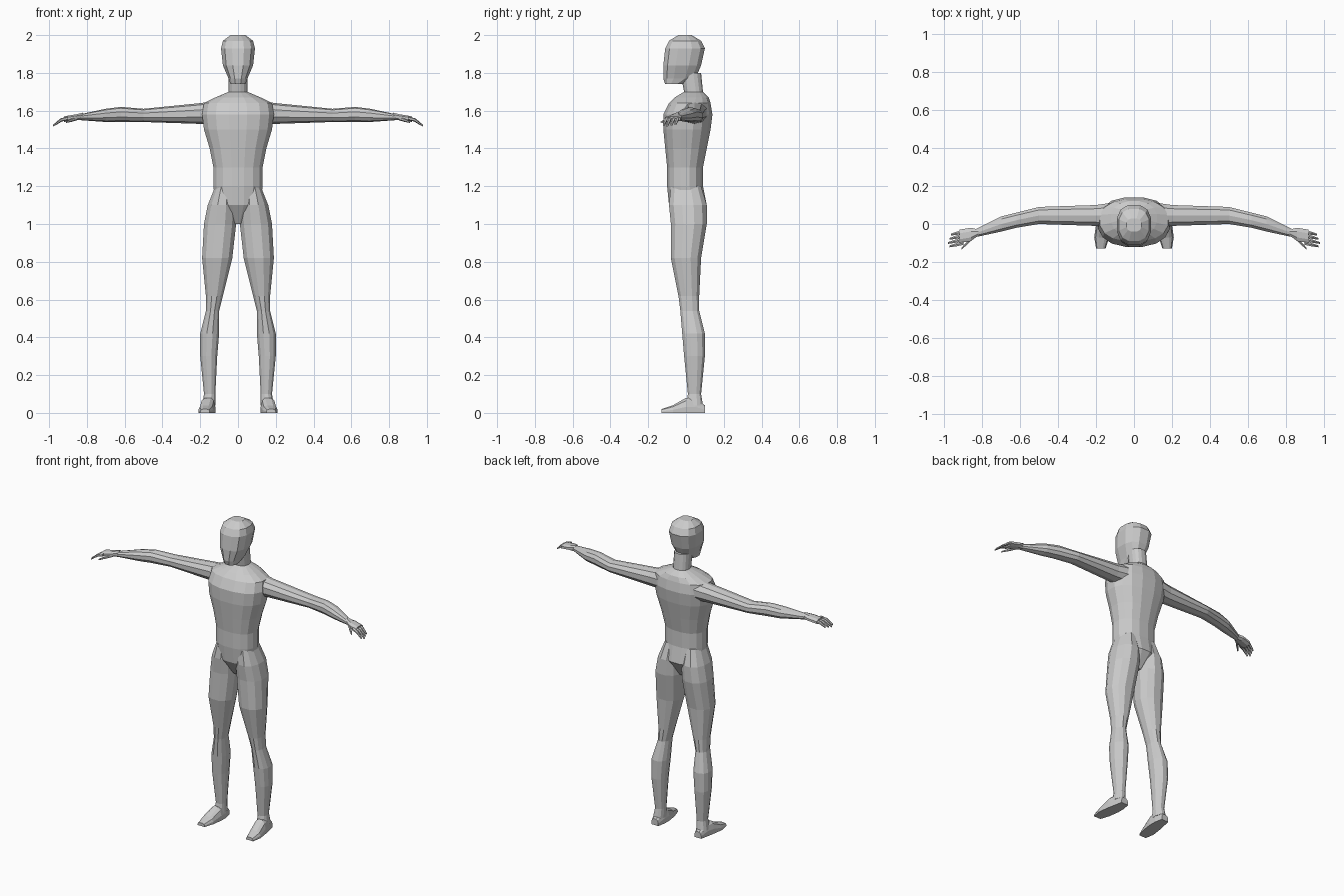
import bpy
import bmesh
from math import sin, cos, pi, copysign
from mathutils import Vector

cube = bpy.data.objects.get("Cube")
if cube:
    bpy.data.objects.remove(cube)

grey = bpy.data.materials.new("plain grey")
grey.use_nodes = True
grey.diffuse_color = (0.6, 0.6, 0.6, 1)
shader = grey.node_tree.nodes["Principled BSDF"]
shader.inputs["Base Color"].default_value = grey.diffuse_color


def outline(sides, boxy):
    """Unit cross-section with a flat side on each axis, scaled to fill the square."""
    points = []
    for i in range(sides):
        angle = 2 * pi * (i + 0.5) / sides
        points.append([copysign(abs(wave(angle)) ** boxy, wave(angle)) for wave in (cos, sin)])
    widest = max(u for u, v in points)
    tallest = max(v for u, v in points)
    return [(u / widest, v / tallest) for u, v in points]


def loft(name, place, rings, sides=12, boxy=0.9, mirror=True):
    """Skin rings of (distance, left, right, near, far); place turns them into points."""
    bm = bmesh.new()
    loops = []
    for along, left, right, near, far in rings:
        loop = []
        for u, v in outline(sides, boxy):
            across = (left + right + u * (right - left)) / 2
            depth = (near + far + v * (far - near)) / 2
            loop.append(bm.verts.new(place(along, across, depth)))
        loops.append(loop)
    for low, high in zip(loops, loops[1:]):
        for i in range(sides):
            bm.faces.new((low[i - 1], low[i], high[i], high[i - 1]))
    bm.faces.new(loops[0])
    bm.faces.new(loops[-1])
    bmesh.ops.recalc_face_normals(bm, faces=bm.faces)
    mesh = bpy.data.meshes.new(name)
    bm.to_mesh(mesh)
    bm.free()
    mesh.materials.append(grey)
    part = bpy.data.objects.new(name, mesh)
    bpy.context.collection.objects.link(part)
    if mirror:
        modifier = part.modifiers.new("Mirror", "MIRROR")
        modifier.use_mirror_merge = False


def upright(along, across, depth):
    return across, depth, along


def sideways(along, across, depth):
    return along, across, depth


def forward(along, across, depth):
    """Pointing to the front, with everything below ground pressed flat."""
    return across, -along, max(depth, 0)


def centred(rings):
    """Widen rings of (height, half width, front, back) about the middle line."""
    return [(height, -half, half, front, back) for height, half, front, back in rings]


def digit(name, path, radius):
    """Tapering finger through a few joints."""
    rings = []
    for i, (x, y, z) in enumerate(path):
        r = radius * (1 - 0.5 * (i / (len(path) - 1)) ** 2)
        rings.append((x, y - r, y + r, z - r, z + r))
    loft(name, sideways, rings, sides=6)


# Head with a flat face and narrow chin
loft("head", upright, centred([
    (1.74, .04, -.11, -.02), (1.77, .05, -.12, .05), (1.84, .08, -.12, .08),
    (1.93, .09, -.11, .1), (1.97, .08, -.09, .08), (2, .04, -.04, .03),
]), boxy=0.8, mirror=False)

# Neck, chest, waist and pelvis
loft("torso", upright, centred([
    (1.8, .05, -.03, .08), (1.7, .05, -.01, .09), (1.67, .12, -.06, .12),
    (1.64, .18, -.09, .13), (1.58, .19, -.12, .14), (1.5, .18, -.12, .13),
    (1.4, .15, -.11, .11), (1.3, .13, -.1, .09), (1.2, .13, -.1, .09),
    (1.1, .12, -.09, .11), (1, .03, -.03, .05),
]), sides=16, boxy=0.85, mirror=False)

# Thigh, knee and calf
loft("leg", upright, [
    (1.2, .03, .12, -.08, .08), (1.1, .01, .16, -.09, .11), (1, .01, .18, -.08, .11),
    (.82, .03, .19, -.08, .08), (.62, .08, .17, -.04, .07), (.54, .1, .17, -.03, .07),
    (.42, .1, .2, -.02, .1), (.3, .11, .2, -.01, .1), (.1, .12, .18, .01, .08),
    (.04, .12, .19, 0, .09),
])

# Foot, given as (reach, inner side, outer side, height) from heel to toe
loft("foot", forward, [(reach, inner, outer, -high, high) for reach, inner, outer, high in (
    (-.1, .13, .18, .04), (-.05, .12, .19, .08), (0, .12, .2, .08),
    (.07, .13, .21, .04), (.13, .15, .2, .02),
)], boxy=0.7)

# Upper arm, forearm and wrist
loft("arm", sideways, [
    (.13, -.02, .11, 1.53, 1.65), (.2, -.01, .1, 1.53, 1.64), (.5, 0, .09, 1.54, 1.61),
    (.62, -.02, .06, 1.54, 1.62), (.7, -.04, .04, 1.54, 1.61), (.84, -.07, -.03, 1.55, 1.58),
], sides=10)

# Palm, four drooping fingers and a thumb
loft("palm", sideways, [
    (.82, -.06, -.03, 1.55, 1.59), (.86, -.09, -.02, 1.55, 1.58), (.92, -.1, -.03, 1.54, 1.57),
], sides=8)
droop = Vector((.04, -.01, -.01))
curl = Vector((.04, -.01, -.03))
for i, finger in enumerate(("little", "ring", "middle", "index")):
    knuckle = Vector((.9, -.04 - .02 * i, 1.56))
    length = 1 - 0.1 * abs(i - 2)
    joint = knuckle + droop * length
    digit(finger + "_finger", (knuckle, joint, joint + curl * length), radius=.01)
digit("thumb", ((.85, -.07, 1.56), (.88, -.1, 1.55), (.91, -.13, 1.54)), radius=.01)
